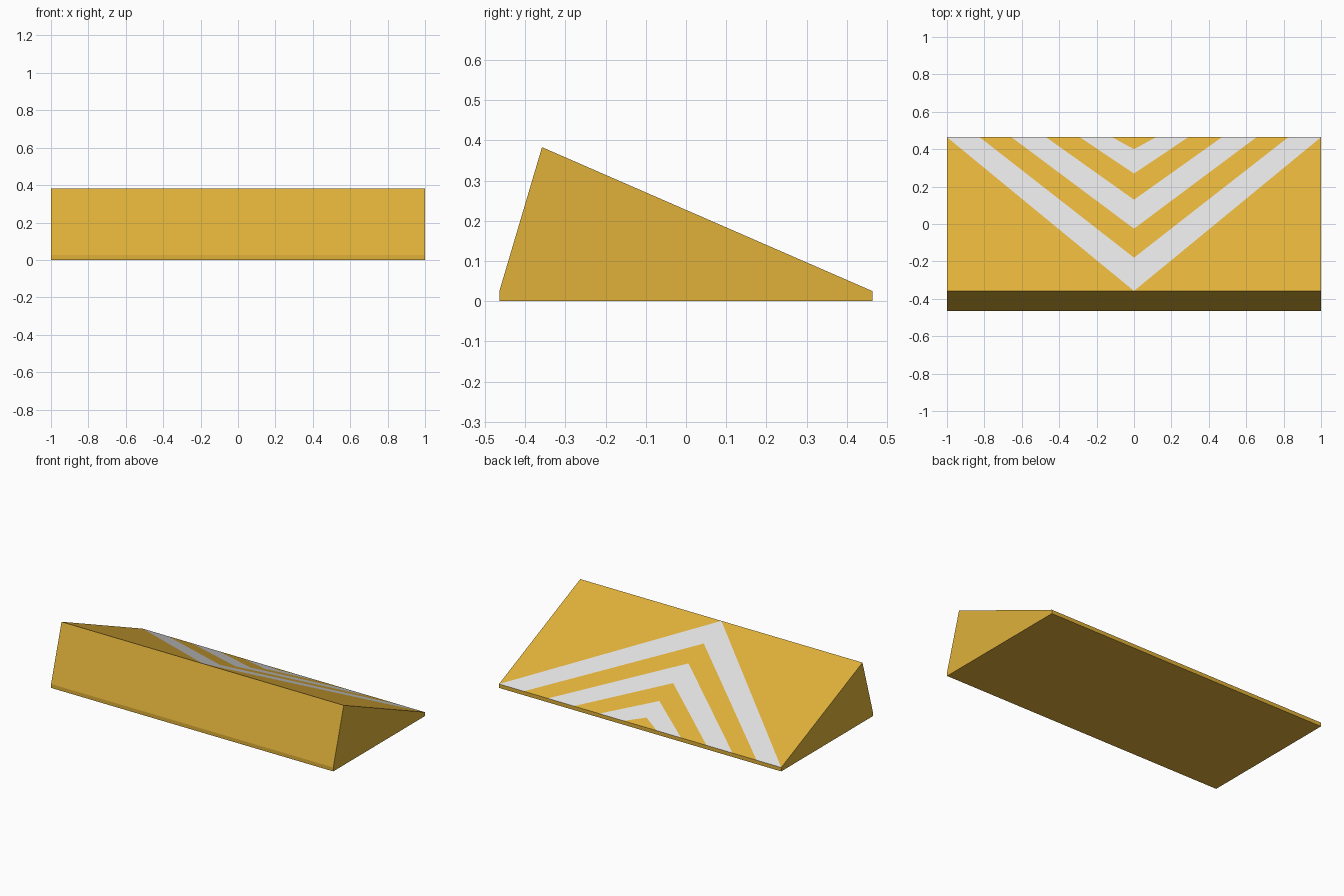
import bpy, bmesh

if "Cube" in bpy.data.objects:
    bpy.data.objects.remove(bpy.data.objects["Cube"])

def material(name, color):
    m = bpy.data.materials.new(name)
    m.diffuse_color = (*color, 1)
    m.use_nodes = True
    m.node_tree.nodes["Principled BSDF"].inputs["Base Color"].default_value = m.diffuse_color
    return m

yellow = material("warm yellow", (0.745, 0.44, 0.042))
grey = material("light grey", (0.745, 0.745, 0.745))

Y0, Y1, RIDGE = -0.464, 0.464, -0.358   # front, back, ridge
LIP, TOP = 0.025, 0.383                 # lip and ridge heights

bm = bmesh.new()

def slope_point(x, y):
    t = (y - RIDGE) / (Y1 - RIDGE)
    return bm.verts.new((x, y, TOP + t * (LIP - TOP)))

# Chevron lines cut into the slope: (apex y, half width at the back edge)
lines = [(RIDGE, 1.0), (-0.18, 0.825), (-0.025, 0.655),
         (0.13, 0.47), (0.27, 0.29), (0.40, 0.117)]
chevrons = [(slope_point(-w, Y1), slope_point(0, y), slope_point(w, Y1))
            for y, w in lines]

# Wedge outline corners, left and right
base_front = [bm.verts.new((x, Y0, 0)) for x in (-1, 1)]
lip_front = [bm.verts.new((x, Y0, LIP)) for x in (-1, 1)]
ridge = [slope_point(x, RIDGE) for x in (-1, 1)]
base_back = [bm.verts.new((x, Y1, 0)) for x in (-1, 1)]
lip_back = [chevrons[0][0], chevrons[0][2]]
apex = chevrons[0][1]

# Bottom, front lip, front face, back lip and sides
bm.faces.new(base_front + base_back[::-1])
bm.faces.new(base_front + lip_front[::-1])
bm.faces.new(lip_front + [ridge[1], apex, ridge[0]])
back_edge = [c[0] for c in chevrons] + [c[2] for c in chevrons[::-1]]
bm.faces.new(back_edge + base_back[::-1])
for i in (0, 1):
    bm.faces.new((base_front[i], base_back[i], lip_back[i], ridge[i], lip_front[i]))
    bm.faces.new((ridge[i], apex, lip_back[i]))

# Alternating grey and yellow chevron bands
for n, (outer, inner) in enumerate(zip(chevrons, chevrons[1:])):
    for side in (0, 2):
        f = bm.faces.new((outer[side], outer[1], inner[1], inner[side]))
        f.material_index = 1 - n % 2
bm.faces.new(chevrons[-1])

bmesh.ops.recalc_face_normals(bm, faces=bm.faces[:])
mesh = bpy.data.meshes.new("striped_ramp")
bm.to_mesh(mesh)
bm.free()
mesh.materials.append(yellow)
mesh.materials.append(grey)
bpy.context.collection.objects.link(bpy.data.objects.new("striped_ramp", mesh))
